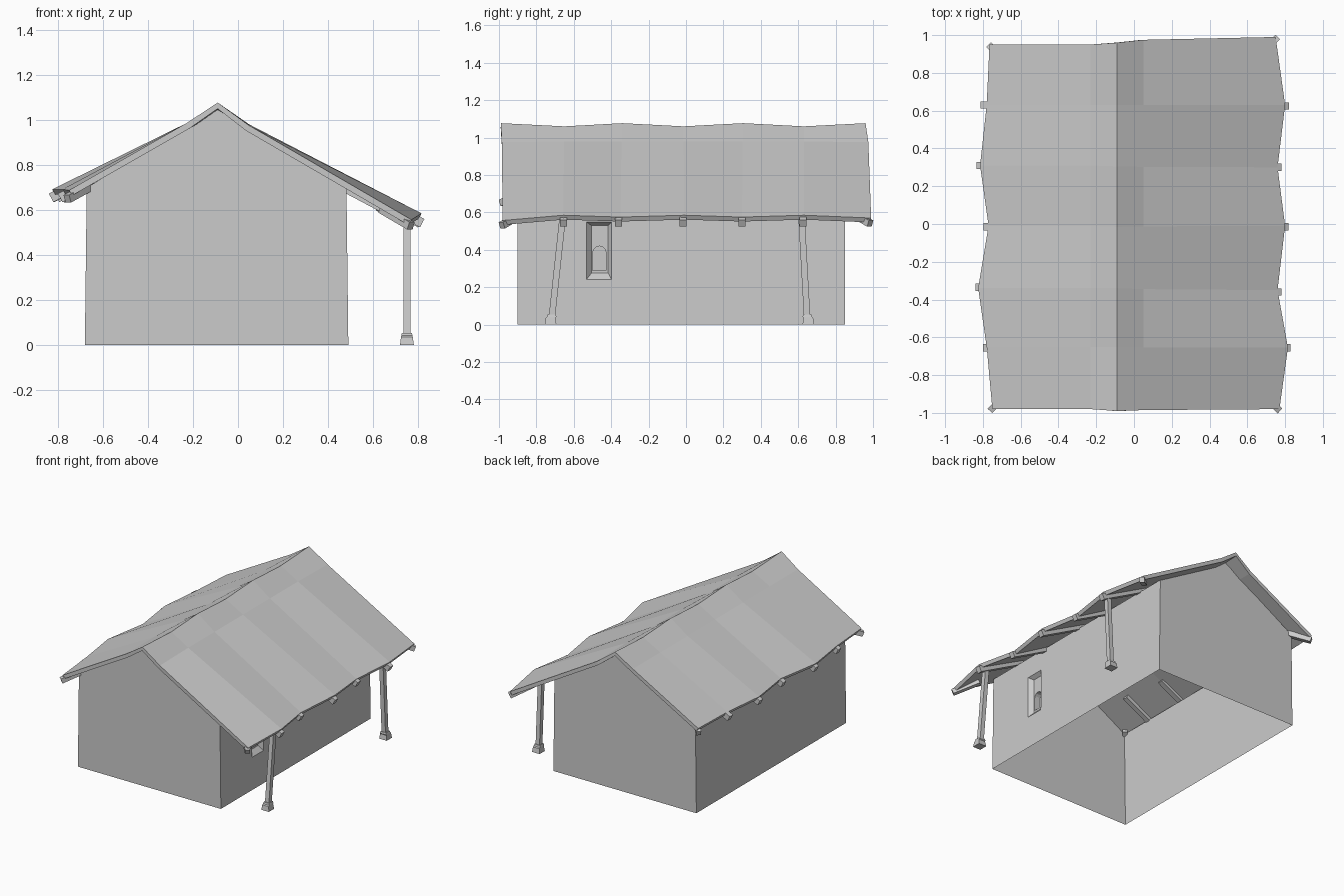
import bpy, bmesh, math
from mathutils import Vector

if "Cube" in bpy.data.objects:
    bpy.data.objects.remove(bpy.data.objects["Cube"])


def make_object(name, bm):
    mesh = bpy.data.meshes.new(name)
    bm.to_mesh(mesh)
    bm.free()
    ob = bpy.data.objects.new(name, mesh)
    bpy.context.collection.objects.link(ob)
    return ob


def add_loft(bm, rings, cap=True):
    """Skin a list of equal-length vertex rings."""
    vs = [[bm.verts.new(p) for p in r] for r in rings]
    n = len(rings[0])
    for a, b in zip(vs, vs[1:]):
        for i in range(n):
            bm.faces.new((a[i], a[(i + 1) % n], b[(i + 1) % n], b[i]))
    if cap:
        bm.faces.new(vs[0][::-1])
        bm.faces.new(vs[-1])


def beam(name, start, end, w, h):
    """Rectangular timber between two points."""
    a, b = Vector(start), Vector(end)
    d = (b - a).normalized()
    side = d.cross(Vector((0, 0, 1))).normalized() * w / 2
    up = side.normalized().cross(d) * h / 2
    bm = bmesh.new()
    add_loft(bm, [[p - side - up, p + side - up, p + side + up, p - side + up] for p in (a, b)])
    bmesh.ops.recalc_face_normals(bm, faces=bm.faces)
    return make_object(name, bm)


# House walls: open-bottomed shell, slightly tapering upward
Y0, Y1, RIDGE_X = -0.90, 0.85, -0.09
xr = lambda z: 0.49 - 0.012 * z
xl = lambda z: -0.68 + 0.012 * z
bm = bmesh.new()


def face(points):
    bm.faces.new([bm.verts.new(p) for p in points])


levels = [0, 0.17, 0.70]
for a, b in zip(levels, levels[1:]):
    face([(xl(a), Y1, a), (xl(a), Y0, a), (xl(b), Y0, b), (xl(b), Y1, b)])
    for y, s in ((Y0, 1), (Y1, -1)):
        pts = [(xl(a), y, a), (xr(a), y, a), (xr(b), y, b), (xl(b), y, b)]
        if b == levels[-1]:
            pts.insert(3, (RIDGE_X, y, 1.045))
        face(pts[::s])

# Right wall around the window recess
ys = [Y0, -0.533, -0.397, Y1]
zs = [0, 0.17, 0.24, 0.55, 0.70]
for i in range(3):
    for j in range(4):
        if (i, j) != (1, 2):
            face([(xr(zs[j]), ys[i], zs[j]), (xr(zs[j]), ys[i + 1], zs[j]),
                  (xr(zs[j + 1]), ys[i + 1], zs[j + 1]), (xr(zs[j + 1]), ys[i], zs[j + 1])])

# Window: sloped recess, then an arched opening with its own depth
yi0, yi1, zi0, zi1, xi = -0.506, -0.416, 0.275, 0.53, 0.455
outer = [(xr(z), y, z) for y, z in ((ys[1], .24), (ys[2], .24), (ys[2], .55), (ys[1], .55))]
inner = [(xi, y, z) for y, z in ((yi0, zi0), (yi1, zi0), (yi1, zi1), (yi0, zi1))]
add_loft(bm, [outer, inner], cap=False)
cy, r, sill, spring = -0.463, 0.036, 0.29, 0.382
arch = [(cy + r * math.cos(t), spring + r * 1.05 * math.sin(t))
        for t in [k * math.pi / 6 for k in range(7)]]
face([(xi, yi0, zi0), (xi, yi1, zi0), (xi, cy + r, sill), (xi, cy - r, sill)])
face([(xi, yi1, zi0), (xi, yi1, zi1)] + [(xi, y, z) for y, z in arch[:4][::-1]] + [(xi, cy + r, sill)])
face([(xi, yi0, zi1), (xi, yi0, zi0), (xi, cy - r, sill)] + [(xi, y, z) for y, z in arch[3:][::-1]])
face([(xi, yi1, zi1), (xi, yi0, zi1), (xi,) + arch[3]])
opening = [(cy - r, sill), (cy + r, sill)] + arch
add_loft(bm, [[(x, y, z) for y, z in opening] for x in (xi, xi - 0.045)], cap=False)
face([(xi - 0.045, y, z) for y, z in opening])
bmesh.ops.remove_doubles(bm, verts=bm.verts, dist=0.0005)
make_object("house_walls", bm)

# Roof: wavy slab, one cross-section per rafter line
# (y left, x left, y ridge, z ridge, y right, x right, z right)
rows = [(-.98, -.75, -.99, 1.077, -.98, .77, .557),
        (-.65, -.78, -.65, 1.06, -.655, .815, .585),
        (-.34, -.825, -.34, 1.077, -.35, .76, .575),
        (-.01, -.77, -.015, 1.06, -.01, .80, .585),
        (.31, -.815, .305, 1.077, .30, .76, .575),
        (.63, -.78, .63, 1.06, .63, .80, .585),
        (.95, -.765, .96, 1.077, .99, .75, .57)]
bm = bmesh.new()
grid = []
for k, (yl, xa, ym, zm, yr, xb, zb) in enumerate(rows):
    edge = k in (0, 6)
    za = 0.688 if edge else 0.692
    pts = [(xa, yl, za), (-0.23, yl, 0.985), (RIDGE_X, ym, zm),
           (0.05, (yr + ym) / 2, 0.975 if edge else 0.98), (xb, yr, zb)]
    grid.append([bm.verts.new(p) for p in pts])
for a, b in zip(grid, grid[1:]):
    for i in range(4):
        bm.faces.new((a[i], a[i + 1], b[i + 1], b[i]))
roof = make_object("roof", bm)
mod = roof.modifiers.new("thickness", 'SOLIDIFY')
mod.thickness, mod.offset = 0.027, -1

# Rafters under both eaves
right = [(-.655, .818), (-.36, .772), (-.015, .808), (.30, .772), (.625, .81)]
left = [(-.655, -.79), (-.335, -.83), (-.015, -.788), (.31, -.825), (.63, -.803)]
for i, (y, x) in enumerate(right):
    beam(f"right_rafter_{i + 1}", (x, y, 0.542), (0.44, y, 0.542 + (x - 0.44) * 0.53), 0.038, 0.042)
for i, (y, x) in enumerate(left):
    beam(f"left_rafter_{i + 1}", (x, y, 0.654), (x + 0.31, y, 0.654 + 0.31 * 0.52), 0.038, 0.042)

# Diagonal corner rafters
for name, a, b in (("front_left", (-.758, -.985, .65), (-.65, -.87, .71)),
                   ("back_left", (-.765, .945, .65), (-.65, .83, .71)),
                   ("front_right", (.768, -.985, .53), (.64, -.86, .605)),
                   ("back_right", (.755, .985, .54), (.63, .86, .615))):
    beam(name + "_corner_rafter", a, b, 0.034, 0.036)

# Porch posts leaning on stepped footings
for name, yb, yt in (("front", -.718, -.66), ("back", .648, .618)):
    beam(name + "_post", (0.75, yb, 0.03), (0.75, yt, 0.57), 0.032, 0.034)
    bm = bmesh.new()
    add_loft(bm, [[(0.75 + sx * h, yb + sy * h - math.copysign(0.006, yb) * (z < 0.04) * -1, z)
                   for sx, sy in ((-1, -1), (1, -1), (1, 1), (-1, 1))]
                  for z, h in ((0, .031), (.036, .026), (.042, .025), (.055, .022))])
    make_object(name + "_post_footing", bm)
